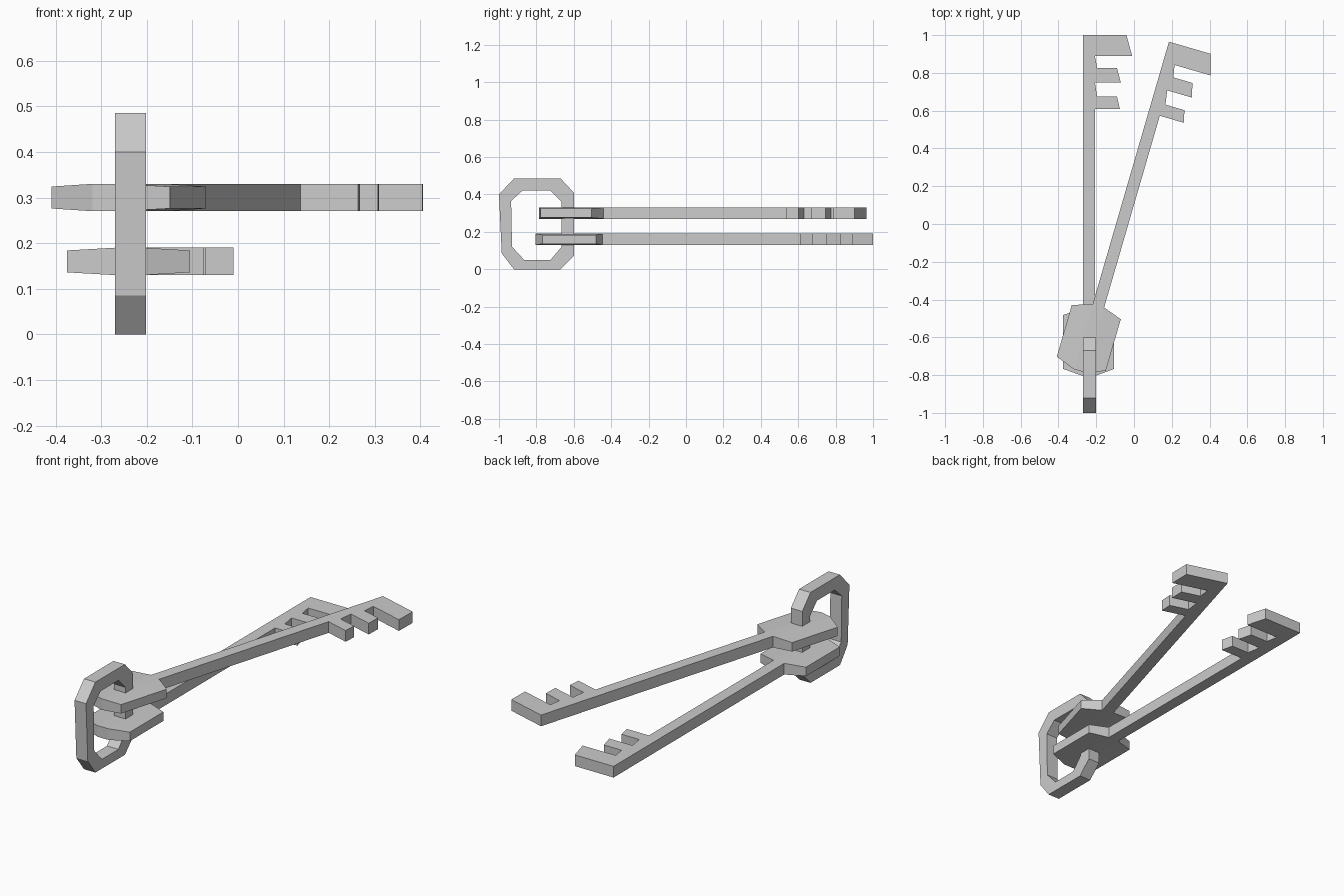
import bpy, bmesh, math

cube = bpy.data.objects.get("Cube")
if cube:
    bpy.data.objects.remove(cube, do_unlink=True)

metal = bpy.data.materials.new("light grey metal")
metal.use_nodes = True
GREY = (0.6, 0.6, 0.6, 1)
metal.diffuse_color = GREY
metal.node_tree.nodes["Principled BSDF"].inputs["Base Color"].default_value = GREY


def finish(bm, name, location=(0, 0, 0), turn=0):
    bmesh.ops.recalc_face_normals(bm, faces=bm.faces)
    mesh = bpy.data.meshes.new(name)
    bm.to_mesh(mesh)
    bm.free()
    mesh.materials.append(metal)
    obj = bpy.data.objects.new(name, mesh)
    obj.location = location
    obj.rotation_euler.z = turn
    bpy.context.collection.objects.link(obj)


# Key: blade with teeth, and a tapered wing on each side of the handle
SHAFT = 0.063
TEETH = [(0, -0.11, 0.23, 0.26), (-0.175, -0.25, 0.18, 0.20), (-0.325, -0.39, 0.18, 0.195)]


def make_key(name, location, turn):
    blade = [(0, -1.805), (0, -1.447), (0, 0)]
    for top, bottom, reach_top, reach_bottom in TEETH:
        if top:
            blade.append((SHAFT + 0.012, top))
        blade += [(reach_top, top), (reach_bottom, bottom), (SHAFT, bottom)]
    blade += [(SHAFT, -1.447), (SHAFT, -1.805)]
    wings = [(-0.105, -1.767), (-0.105, -1.482), (0.165, -1.482), (0.165, -1.767)]

    bm = bmesh.new()
    outline = wings[:2] + blade[1:-1] + wings[2:] + [blade[-1], blade[0]]
    layers = []
    for side in (1, -1):
        v = {p: bm.verts.new((*p, side * (0.024 if p in wings else 0.03))) for p in outline}
        for loop in (blade, [blade[0], *wings[:2], blade[1]],
                     [blade[-2], *wings[2:], blade[-1]]):
            bm.faces.new([v[p] for p in loop])
        layers.append(v)
    up, low = layers
    for a, b in zip(outline, outline[1:] + outline[:1]):
        bm.faces.new((up[a], up[b], low[b], low[a]))
    finish(bm, name, location, turn)


make_key("lower_key", (-0.27, 1, 0.16), 0)
make_key("upper_key", (0.185, 0.965, 0.30), math.radians(-16.2))

# Eight-sided link through both handles
outer = [(-1, 0.40), (-0.92, 0.485), (-0.67, 0.485), (-0.60, 0.41),
         (-0.60, 0.07), (-0.67, 0), (-0.92, 0), (-0.985, 0.085)]
inner = [(-0.935, 0.365), (-0.875, 0.42), (-0.725, 0.42), (-0.665, 0.36),
         (-0.665, 0.12), (-0.725, 0.05), (-0.865, 0.05), (-0.93, 0.12)]
bm = bmesh.new()
rails = [[bm.verts.new((x, y, z)) for y, z in loop]
         for x, loop in ((-0.27, outer), (-0.202, outer), (-0.202, inner), (-0.27, inner))]
for r in range(4):
    a, b = rails[r], rails[(r + 1) % 4]
    for i in range(8):
        j = (i + 1) % 8
        bm.faces.new((a[i], a[j], b[j], b[i]))
finish(bm, "key_ring")
